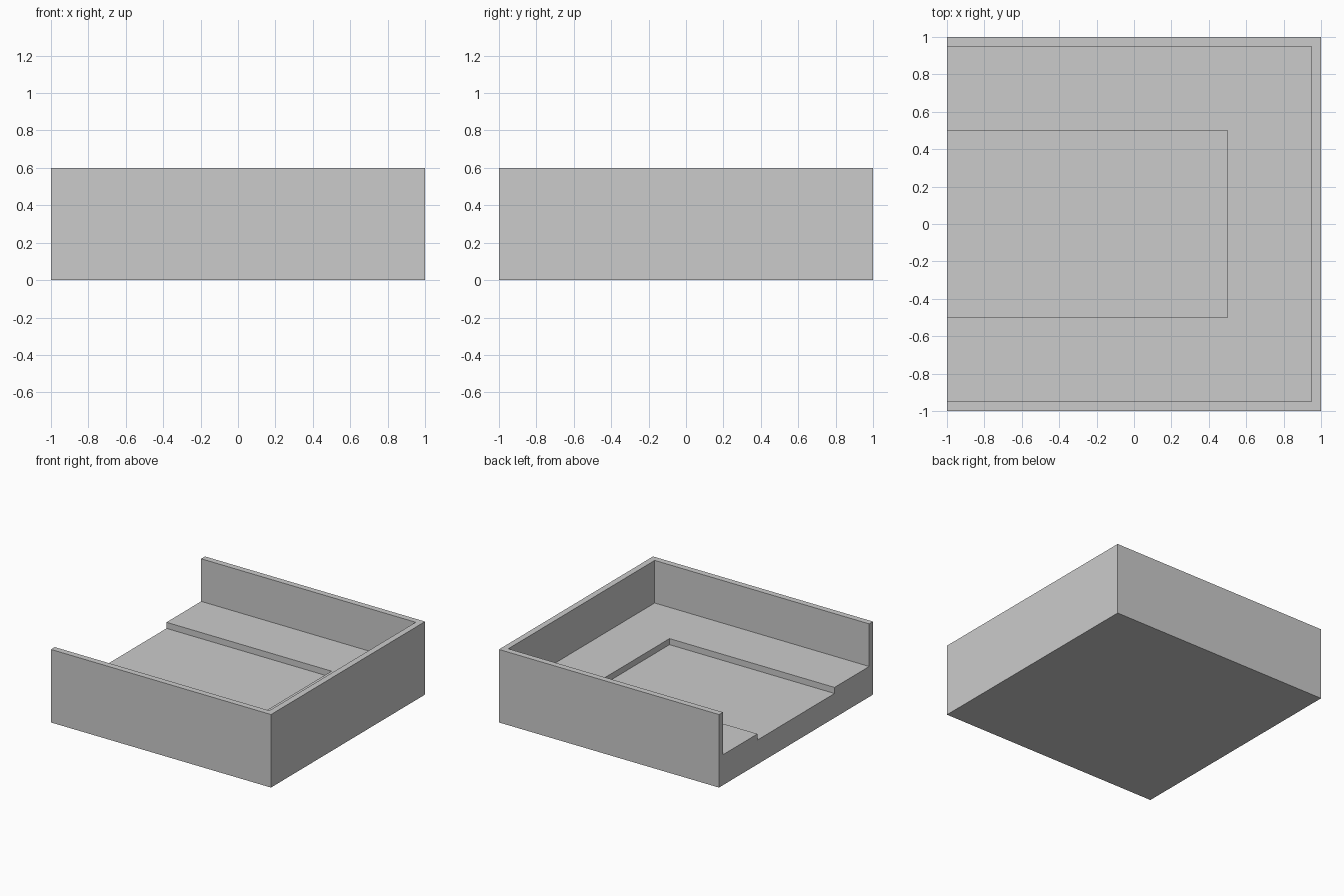
import bpy

if "Cube" in bpy.data.objects:
    bpy.data.objects.remove(bpy.data.objects["Cube"])


def box(name, x0, x1, y0, y1, z0, z1):
    bpy.ops.mesh.primitive_cube_add(size=1)
    o = bpy.context.object
    o.name = name
    for v in o.data.vertices:
        v.co.x = x0 if v.co.x < 0 else x1
        v.co.y = y0 if v.co.y < 0 else y1
        v.co.z = z0 if v.co.z < 0 else z1
    return o


def carve(target, cutter):
    m = target.modifiers.new("carve_" + cutter.name, 'BOOLEAN')
    m.operation = 'DIFFERENCE'
    m.solver = 'EXACT'
    m.object = cutter
    bpy.context.view_layer.objects.active = target
    bpy.ops.object.modifier_apply(modifier=m.name)
    bpy.data.objects.remove(cutter, do_unlink=True)


# Solid block of the tray
tray = box("open_tray", -1, 1, -1, 1, 0, 0.6)

# Main cavity, leaving three thin walls and an open left side
carve(tray, box("cavity", -1.2, 0.95, -0.95, 0.95, 0.25, 0.8))

# Shallow recess in the floor, running out of the open side
carve(tray, box("recess", -1.2, 0.5, -0.5, 0.5, 0.2, 0.4))
